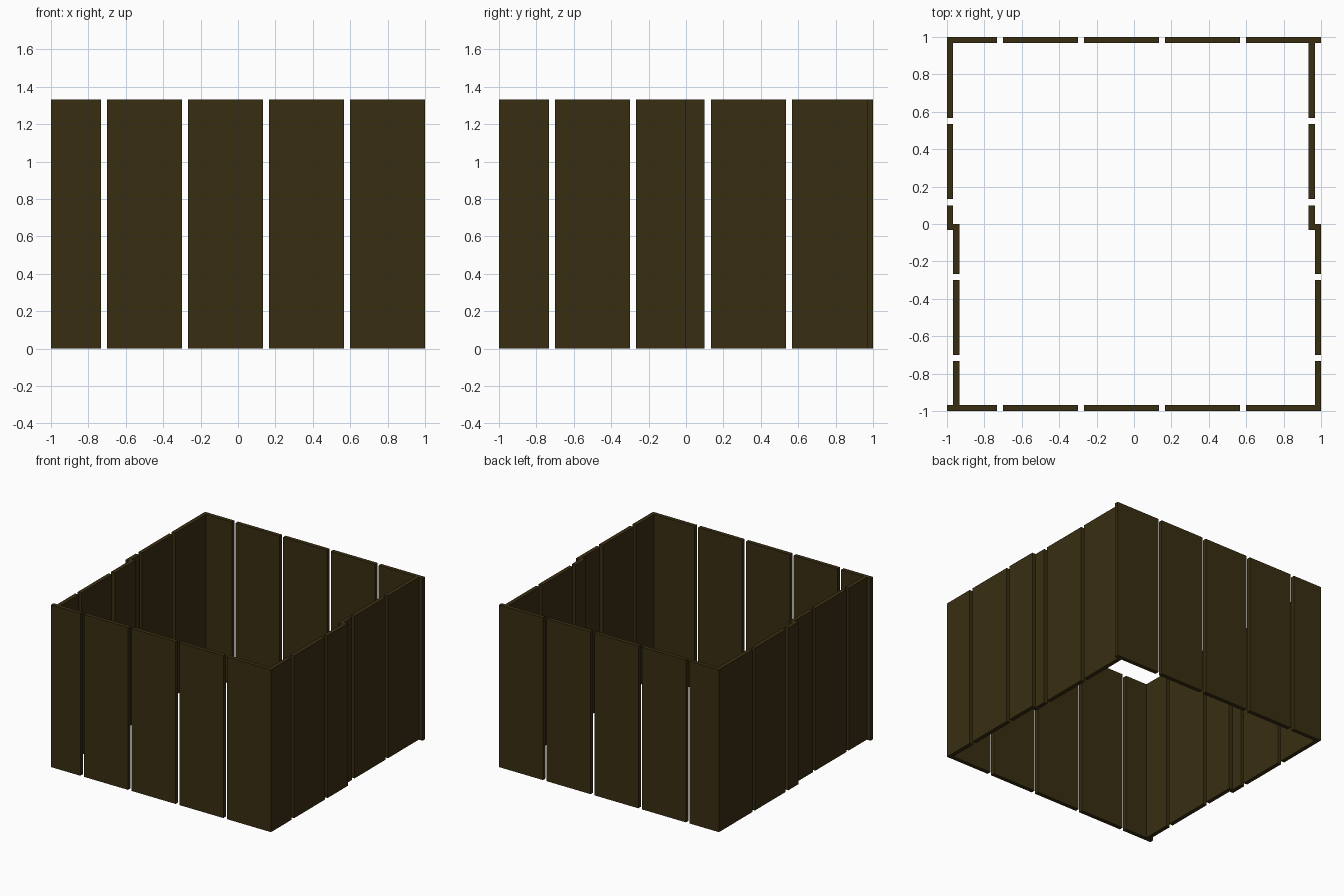
import bpy

if "Cube" in bpy.data.objects:
    bpy.data.objects.remove(bpy.data.objects["Cube"])

U = 1 / 30          # one plank thickness
H = 40 * U          # wall height

wood = bpy.data.materials.new("dark_brown_wood")
wood.diffuse_color = (0.040, 0.027, 0.0058, 1)
wood.use_nodes = True
wood.node_tree.nodes["Principled BSDF"].inputs["Base Color"].default_value = wood.diffuse_color


def plank(name, x0, x1, y0, y1):
    """Upright box given in thickness units."""
    bpy.ops.mesh.primitive_cube_add(size=1)
    ob = bpy.context.object
    ob.name = name
    for v in ob.data.vertices:
        v.co = ((x1 if v.co.x > 0 else x0) * U,
                (y1 if v.co.y > 0 else y0) * U,
                H if v.co.z > 0 else 0)
    ob.data.materials.append(wood)


# Front and back walls: five planks each, with one-unit gaps
for x0, x1 in [(-30, -22), (-21, -9), (-8, 4), (5, 17), (18, 30)]:
    plank("front_plank", x0, x1, -30, -29)
    plank("back_plank", x0, x1, 29, 30)

# Side walls: the rear half is shifted one unit to the left of the front half
front_spans = [(-29, -22), (-21, -9), (-8, 0)]
rear_spans = [(-1, 3), (4, 16), (17, 29)]
for side, front_x, rear_x in [("left", -29, -30), ("right", 29, 28)]:
    for y0, y1 in front_spans:
        plank(side + "_front_plank", front_x, front_x + 1, y0, y1)
    for y0, y1 in rear_spans:
        plank(side + "_rear_plank", rear_x, rear_x + 1, y0, y1)
